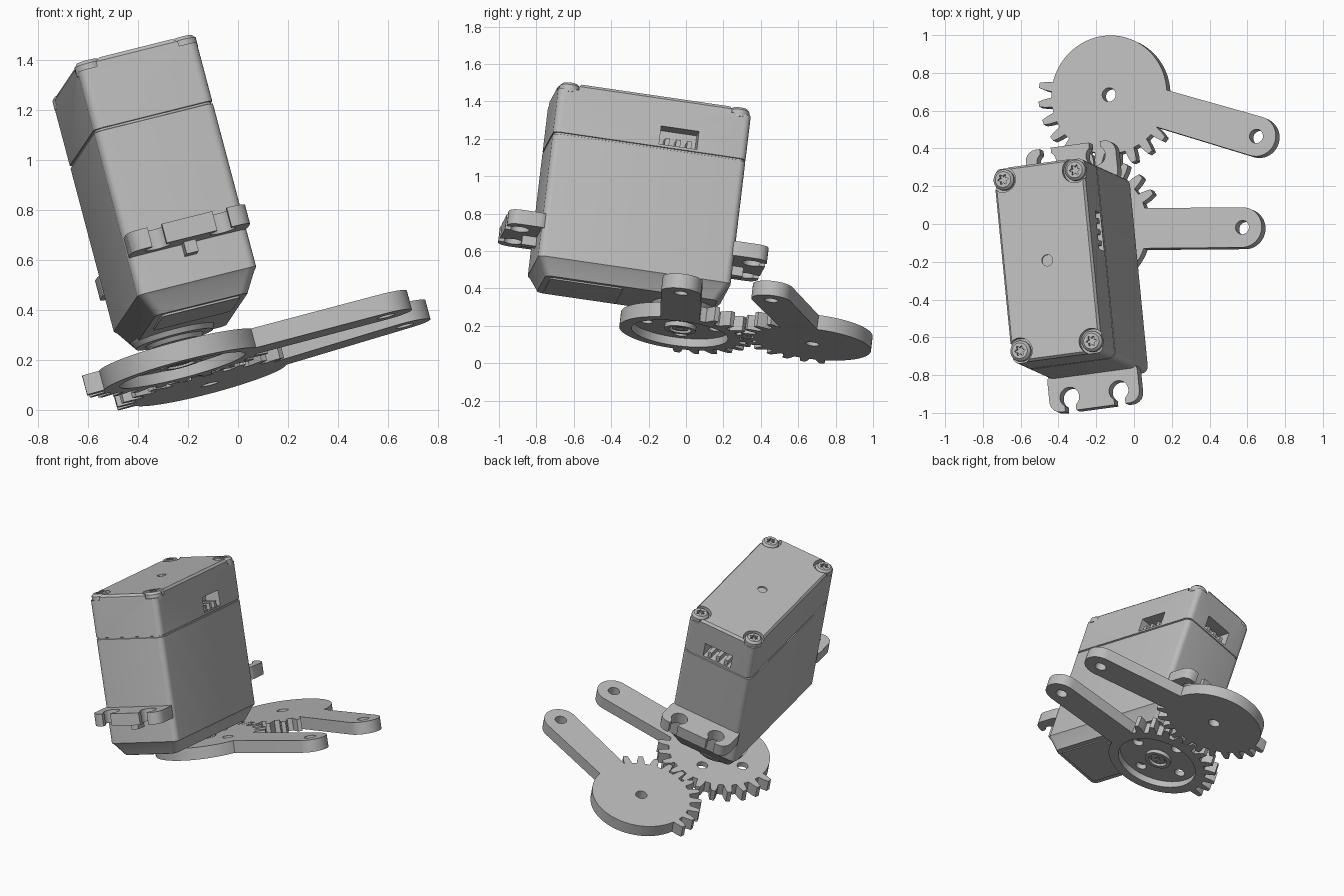
import bpy, bmesh
from math import sin, cos, pi, radians, asin
from mathutils import Matrix, Vector

cube = bpy.data.objects.get("Cube")
if cube:
    bpy.data.objects.remove(cube, do_unlink=True)

grey = bpy.data.materials.new("mid grey plastic")
grey.use_nodes = True
grey.diffuse_color = (0.5, 0.5, 0.5, 1)
grey.node_tree.nodes["Principled BSDF"].inputs["Base Color"].default_value = (0.5, 0.5, 0.5, 1)

# Tilted frame of the whole assembly: z is the output shaft axis
up = Vector((-0.2545, 0.1152, 0.9602)).normalized()
along = Vector((-0.0974, 0.9853, -0.1408))
along = (along - up * along.dot(up)).normalized()
TILT = Matrix((along.cross(up), along, up)).transposed().to_4x4()


def loft(name, sections):
    """Skin closed outlines given as (height, points)."""
    bm = bmesh.new()
    rings = [[bm.verts.new((x, y, z)) for x, y in pts] for z, pts in sections]
    n = len(rings[0])
    for a, b in zip(rings, rings[1:]):
        for i in range(n):
            j = (i + 1) % n
            bm.faces.new((a[i], a[j], b[j], b[i]))
    bm.faces.new(rings[0][::-1])
    bm.faces.new(rings[-1])
    bmesh.ops.recalc_face_normals(bm, faces=bm.faces)
    mesh = bpy.data.meshes.new(name)
    bm.to_mesh(mesh)
    bm.free()
    mesh.materials.append(grey)
    ob = bpy.data.objects.new(name, mesh)
    bpy.context.collection.objects.link(ob)
    ob.matrix_world = TILT
    return ob


def arc(c, r, a0, a1, n):
    return [(c[0] + r * cos(a0 + (a1 - a0) * i / n), c[1] + r * sin(a0 + (a1 - a0) * i / n))
            for i in range(n + 1)]


def circle(c, r, n=32):
    return arc(c, r, 0, 2 * pi, n)[:-1]


def rounded(x0, x1, y0, y1, r, inset=0.0):
    x0, x1, y0, y1 = x0 + inset, x1 - inset, y0 + inset, y1 - inset
    corners = [(x1 - r, y1 - r), (x0 + r, y1 - r), (x0 + r, y0 + r), (x1 - r, y0 + r)]
    return [p for k, c in enumerate(corners) for p in arc(c, r, k * pi / 2, (k + 1) * pi / 2, 5)]


def star(c, r0, r1, lobes, steps=4):
    n = lobes * steps
    return [(c[0] + r * cos(a), c[1] + r * sin(a)) for a, r in
            ((2 * pi * i / n, (r0 + r1) / 2 + (r1 - r0) / 2 * cos(2 * pi * i / steps)) for i in range(n))]


def prism(name, pts, z0, z1):
    return loft(name, [(z0, pts), (z1, pts)])


def box(name, x0, x1, y0, y1, z0, z1):
    return prism(name, [(x0, y0), (x1, y0), (x1, y1), (x0, y1)], z0, z1)


def cut(ob, *cutters):
    for c in cutters:
        m = ob.modifiers.new("cut", "BOOLEAN")
        m.object, m.operation, m.solver = c, "DIFFERENCE", "EXACT"
    bpy.context.view_layer.update()
    mesh = bpy.data.meshes.new_from_object(ob.evaluated_get(bpy.context.evaluated_depsgraph_get()))
    ob.modifiers.clear()
    ob.data = mesh
    for c in cutters:
        bpy.data.objects.remove(c, do_unlink=True)


# Servo case: chamfered foot, seam groove and rounded top rim in one loft
X0, X1, Y0, Y1, TOP = -0.385, 0.11, -0.865, 0.18, 1.415
MX, MY = (X0 + X1) / 2, (Y0 + Y1) / 2
levels = [(0.355, 0.055), (0.43, 0.012), (0.445, 0), (1.124, 0), (1.126, 0.006),
          (1.134, 0.006), (1.136, 0), (TOP - 0.015, 0), (TOP, 0.012)]
case = loft("servo_case", [(z, rounded(X0, X1, Y0, Y1, 0.035, i)) for z, i in levels])
screws = [(MX + sx * 0.197, MY + sy * 0.46) for sx in (-1, 1) for sy in (-1, 1)]
cut(case, *[prism("corner_recess", circle(c, 0.068), TOP - 0.035, TOP + 0.1) for c in screws],
    prism("vent_dimple", circle((MX, MY), 0.03), TOP - 0.01, TOP + 0.1),
    box("side_port_cut", X1 - 0.1, X1 + 0.1, -0.295, -0.09, 1.15, 1.25),
    box("back_port_cut", MX - 0.1, MX + 0.1, Y1 - 0.1, Y1 + 0.1, 1.15, 1.25))

# Connector pins inside both ports
for k in range(3):
    s = (k - 1) * 0.06
    box("side_port_pin", X1 - 0.11, X1 - 0.01, s - 0.205, s - 0.18, 1.145, 1.19)
    box("back_port_pin", MX + s - 0.012, MX + s + 0.012, Y1 - 0.11, Y1 - 0.01, 1.145, 1.19)

# Case screws with lobed sockets
for c in screws:
    head = loft("case_screw", [(TOP - 0.05, circle(c, 0.055)), (TOP - 0.012, circle(c, 0.055)),
                               (TOP + 0.002, circle(c, 0.042))])
    cut(head, prism("socket", star(c, 0.016, 0.03, 6), TOP - 0.02, TOP + 0.1))

# Mounting ears with keyhole slots and a gusset below each
for side, name in ((-1, "front"), (1, "back")):
    inner, outer = MY + side * 0.48, MY + side * 0.705
    lo, hi = min(inner, outer), max(inner, outer)
    ear = prism(name + "_mounting_ear", rounded(X0, X1, lo, hi, 0.06), 0.6, 0.68)
    slot = MY + side * 0.632
    for sx in (-1, 1):
        x = MX + sx * 0.135
        a, b = sorted((slot, slot + side * 0.2))
        cut(ear, prism("slot", circle((x, slot), 0.053), 0.5, 0.8))
        cut(ear, box("mouth", x - 0.03, x + 0.03, a, b, 0.5, 0.8))
    g0, g1 = sorted((inner, MY + side * 0.6))
    box(name + "_gusset", MX - 0.025, MX + 0.025, g0, g1, 0.55, 0.61)

# Foot panel and output boss
prism("foot_panel", rounded(X0, X1, Y0, -0.3, 0.02, 0.085), 0.347, 0.36)
G2 = (-0.18, -0.035)
loft("output_boss", [(z, circle(G2, r, 48)) for z, r in
                     ((0.315, 0.11), (0.333, 0.12), (0.334, 0.16), (0.365, 0.175))])
prism("spline_shaft", star(G2, 0.065, 0.075, 24), 0.255, 0.34)


def gear(name, c, r, arm, teeth, reach=0.843, half=0.107):
    """Disc with partial teeth and a round-ended lever arm."""
    arm = radians(arm)
    gap = asin(half / r)
    start, end = arm + gap, arm + 2 * pi - gap
    tooth = [(-4.6, 0), (-3.4, 0.04), (-2.0, 0.07), (2.0, 0.07), (3.4, 0.04), (4.6, 0)]
    spots = [(radians(t + d), r + h) for t in teeth for d, h in tooth]
    first, last = spots[0][0], spots[-1][0]
    n = 72
    for i in range(n + 1):
        a = start + (end - start) * i / n
        if not first - 0.02 < a < last + 0.02:
            spots.append((a, r))
    spots.sort()
    pts = [(c[0] + q * cos(a), c[1] + q * sin(a)) for a, q in spots]
    tip = (c[0] + reach * cos(arm), c[1] + reach * sin(arm))
    pts += arc(tip, half, arm - pi / 2, arm + pi / 2, 20)
    ob = prism(name, pts, 0.205, 0.285)
    cut(ob, prism("pivot_hole", circle(tip, 0.037), 0, 0.5))
    return ob


# Driven gear: plain plate with a centre hole
LINE, DIST = radians(75.2), 0.72
G1 = (G2[0] + DIST * cos(LINE), G2[1] + DIST * sin(LINE))
driven = gear("driven_gear_arm", G1, 0.316, -22.7, [165 + 15 * k for k in range(11)])
cut(driven, prism("axle_hole", circle(G1, 0.037), 0, 0.5))

# Drive gear: hollow underside, four holes and a hub
drive = gear("drive_gear_arm", G2, 0.325, -7, [7.5 + 15.2 * k + 15 for k in range(11)])
cut(drive, prism("hollow", circle(G2, 0.26, 48), 0, 0.25))
cut(drive, *[prism("hole", circle((G2[0] + 0.185 * cos(a), G2[1] + 0.185 * sin(a)), 0.035, 24), 0, 0.5)
             for a in [radians(-7 + 90 * k) for k in range(4)]])
hub = prism("drive_hub", circle(G2, 0.085), 0.225, 0.26)
cut(hub, prism("hub_bore", circle(G2, 0.06), 0, 0.245))
hub_screw = prism("hub_screw", circle(G2, 0.045), 0.232, 0.26)
cut(hub_screw, prism("socket", star(G2, 0.014, 0.026, 6), 0, 0.24))

# Smooth shading with sharp edges kept
bpy.ops.object.select_all(action="DESELECT")
parts = [o for o in bpy.context.scene.objects if o.type == "MESH"]
for o in parts:
    o.select_set(True)
bpy.context.view_layer.objects.active = parts[0]
bpy.ops.object.shade_smooth_by_angle(angle=radians(30))
